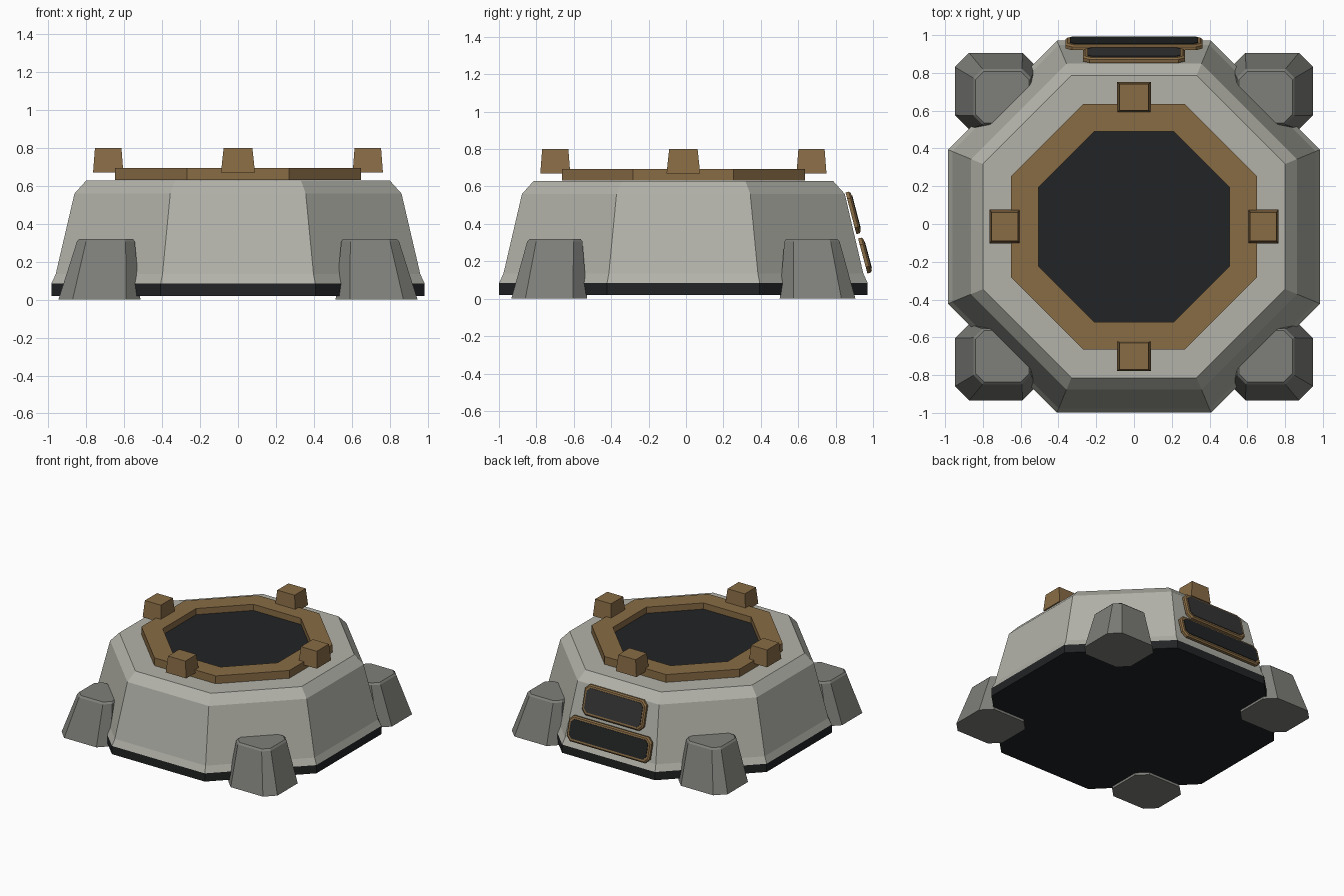
import bpy, bmesh
from math import tan, pi, atan2
from mathutils import Matrix, Vector

if "Cube" in bpy.data.objects:
    bpy.data.objects.remove(bpy.data.objects["Cube"])

CY = -0.014            # the body sits slightly forward of the back panels
T = tan(pi / 8)

def material(name, r, g, b):
    m = bpy.data.materials.new(name)
    m.diffuse_color = (r, g, b, 1)
    m.use_nodes = True
    m.node_tree.nodes["Principled BSDF"].inputs["Base Color"].default_value = m.diffuse_color
    return m

SHELL = material("shell_grey", 0.45, 0.45, 0.40)
FOOT = material("foot_grey", 0.21, 0.21, 0.195)
BRASS = material("brass", 0.25, 0.15, 0.06)
DARK = material("dark", 0.015, 0.017, 0.018)
CHARCOAL = material("charcoal", 0.035, 0.035, 0.035)

def loft(name, rings, mat, closed=False, matrix=None):
    """Skin a stack of equal-length vertex rings; cap the ends or close the loop."""
    bm = bmesh.new()
    vs = [[bm.verts.new(p) for p in ring] for ring in rings]
    n = len(rings[0])
    pairs = list(zip(vs, vs[1:])) + ([(vs[-1], vs[0])] if closed else [])
    for a, b in pairs:
        for i in range(n):
            j = (i + 1) % n
            bm.faces.new((a[i], a[j], b[j], b[i]))
    if not closed:
        bm.faces.new(vs[0])
        bm.faces.new(vs[-1])
    if matrix:
        bm.transform(matrix)
    bmesh.ops.recalc_face_normals(bm, faces=bm.faces)
    me = bpy.data.meshes.new(name)
    bm.to_mesh(me)
    bm.free()
    me.materials.append(mat)
    ob = bpy.data.objects.new(name, me)
    bpy.context.collection.objects.link(ob)
    return ob

def cut_rect(x0, x1, y0, y1, c, z):
    """Rectangle with chamfered corners (eight points)."""
    return [(x0 + c, y0, z), (x1 - c, y0, z), (x1, y0 + c, z), (x1, y1 - c, z),
            (x1 - c, y1, z), (x0 + c, y1, z), (x0, y1 - c, z), (x0, y0 + c, z)]

def octagon(r, z):
    return cut_rect(-r, r, CY - r, CY + r, r * (1 - T), z)

# Main body and dark base
loft("base_skirt", [octagon(0.985, 0.02), octagon(0.985, 0.085)], DARK)
loft("body_shell", [octagon(r, z) for r, z in
     ((0.985, 0.085), (0.962, 0.135), (0.863, 0.56), (0.80, 0.63))], SHELL)

# Hatch ring and dark recessed floor
loft("hatch_ring", [octagon(r, z) for r, z in
     ((0.65, 0.632), (0.65, 0.694), (0.505, 0.694), (0.505, 0.632))], BRASS, closed=True)
loft("hatch_floor", [octagon(0.51, 0.632), octagon(0.51, 0.645)], DARK)

# Four tapered clamps around the ring
def rect(hx, hy, z):
    return [(-hx, -hy, z), (hx, -hy, z), (hx, hy, z), (-hx, hy, z)]

for i, side in enumerate(("right", "back", "left", "front")):
    m = Matrix.Translation((0, CY, 0)) @ Matrix.Rotation(i * pi / 2, 4, 'Z') @ Matrix.Translation((0.685, 0, 0))
    loft(side + "_clamp", [rect(0.08, 0.09, 0.67), rect(0.07, 0.076, 0.80)], BRASS, matrix=m)

# Four corner feet
for sx, xn in ((-1, "left"), (1, "right")):
    for sy, yn in ((-1, "front"), (1, "back")):
        m = Matrix.Translation((0, CY, 0)) @ Matrix.Diagonal((sx, sy, 1, 1))
        loft(f"{yn}_{xn}_foot", [
            cut_rect(0.515, 0.948, 0.515, 0.92, 0.075, 0.0),
            cut_rect(0.545, 0.85, 0.54, 0.835, 0.048, 0.307),
            cut_rect(0.555, 0.838, 0.55, 0.822, 0.044, 0.32)], FOOT, matrix=m)

# Two framed panels leaning against the back face
def panel(name, hw, top, bottom, glass):
    (y1, z1), (y0, z0) = top, bottom
    up = Vector((0, y1 - y0, z1 - z0))
    hh = up.length / 2
    up.normalize()
    right = Vector((-1, 0, 0))
    out = right.cross(up)
    m = Matrix((right, up, out)).transposed().to_4x4()
    m.translation = (0, (y0 + y1) / 2, (z0 + z1) / 2)
    def ring(inset, z):
        return cut_rect(-hw + inset, hw - inset, -hh + inset, hh - inset, 0.035 - inset * 0.4, z)
    loft(name + "_frame", [ring(0, 0), ring(0, 0.018), ring(0.01, 0.027)], BRASS, matrix=m)
    loft(name + "_insert", [ring(0.024, 0.01), ring(0.024, 0.031)], glass, matrix=m)

panel("upper_panel", 0.27, (0.853, 0.568), (0.911, 0.345), CHARCOAL)
panel("lower_panel", 0.363, (0.92, 0.322), (0.97, 0.135), DARK)
